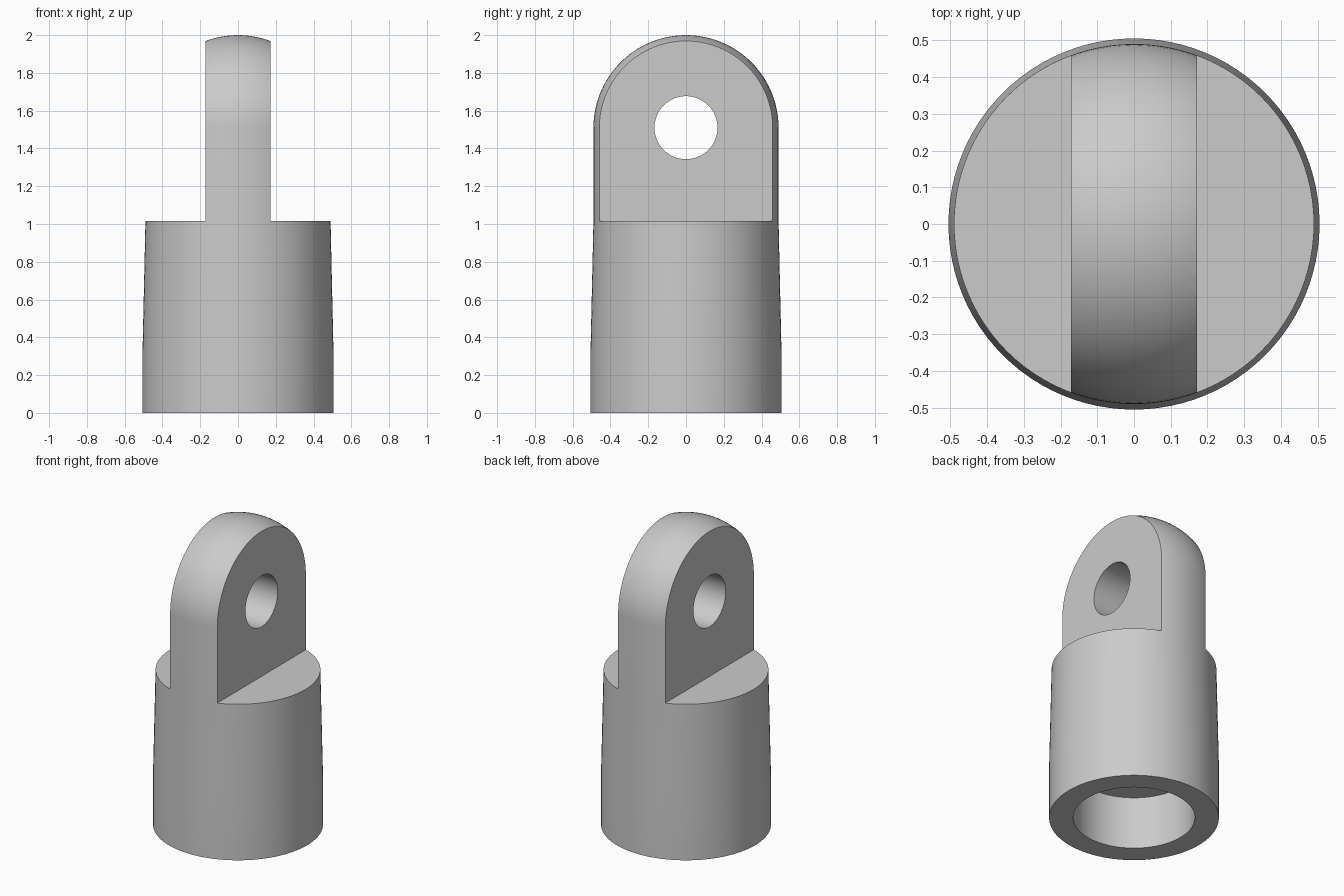
import bpy, bmesh, math
from mathutils import Matrix, Vector

cube = bpy.data.objects.get("Cube")
if cube:
    bpy.data.objects.remove(cube, do_unlink=True)

BASE_R, TOP_R = 0.505, 0.49      # outer radius at the foot and the neck
BORE_R, BORE_DEPTH = 0.362, 0.345
SHOULDER_Z, EYE_Z, EYE_R = 1.017, 1.51, 0.167
HALF_LUG = 0.171
SEGMENTS = 96

# Material
grey = bpy.data.materials.new("plain_grey")
grey.use_nodes = True
grey.diffuse_color = (0.6, 0.6, 0.6, 1)
grey.node_tree.nodes["Principled BSDF"].inputs["Base Color"].default_value = (0.6, 0.6, 0.6, 1)


def add_object(name, bm):
    bmesh.ops.recalc_face_normals(bm, faces=bm.faces)
    mesh = bpy.data.meshes.new(name)
    bm.to_mesh(mesh)
    bm.free()
    mesh.materials.append(grey)
    obj = bpy.data.objects.new(name, mesh)
    bpy.context.collection.objects.link(obj)
    return obj


def lathe(name, profile):
    bm = bmesh.new()
    verts = [bm.verts.new((r, 0, z)) for r, z in profile]
    edges = [bm.edges.new(pair) for pair in zip(verts, verts[1:])]
    bmesh.ops.spin(bm, geom=verts + edges, axis=(0, 0, 1), cent=(0, 0, 0),
                   angle=math.tau, steps=SEGMENTS, use_duplicate=False)
    bmesh.ops.remove_doubles(bm, verts=bm.verts, dist=0.0001)
    return add_object(name, bm)


def cut(target, cutter):
    cutter.hide_render = True
    mod = target.modifiers.new("cut", 'BOOLEAN')
    mod.operation, mod.solver, mod.object = 'DIFFERENCE', 'EXACT', cutter
    bpy.context.view_layer.objects.active = target
    bpy.ops.object.modifier_apply(modifier=mod.name)
    bpy.data.objects.remove(cutter, do_unlink=True)


# Turned body: blind bore, straight foot, tapered neck and domed top
profile = [(0, BORE_DEPTH), (BORE_R, BORE_DEPTH), (BORE_R, 0), (BASE_R, 0),
           (BASE_R, BORE_DEPTH), (TOP_R, SHOULDER_Z)]
steps = 24
for i in range(steps + 1):
    a = math.pi / 2 * i / steps
    r = TOP_R * math.cos(a) if i < steps else 0
    profile.append((r, EYE_Z + TOP_R * math.sin(a)))
body = lathe("rod_end_body", profile)

# Flats on both sides leave the central lug
for side in (-1, 1):
    bm = bmesh.new()
    bmesh.ops.create_cube(bm, size=1, matrix=Matrix.Translation(
        Vector((side * (HALF_LUG + 0.5), 0, SHOULDER_Z + 1)))
        @ Matrix.Diagonal((1, 2, 2, 1)))
    cut(body, add_object("flat_cutter", bm))

# Cross hole through the lug
bm = bmesh.new()
bmesh.ops.create_cone(bm, cap_ends=True, segments=64, radius1=EYE_R, radius2=EYE_R,
                      depth=1, matrix=Matrix.Translation((0, 0, EYE_Z))
                      @ Matrix.Rotation(math.pi / 2, 4, 'Y'))
cut(body, add_object("eye_cutter", bm))

# Smooth curves with crisp edges
bpy.ops.object.select_all(action='DESELECT')
body.select_set(True)
bpy.context.view_layer.objects.active = body
bpy.ops.object.shade_smooth_by_angle(angle=math.radians(30))
